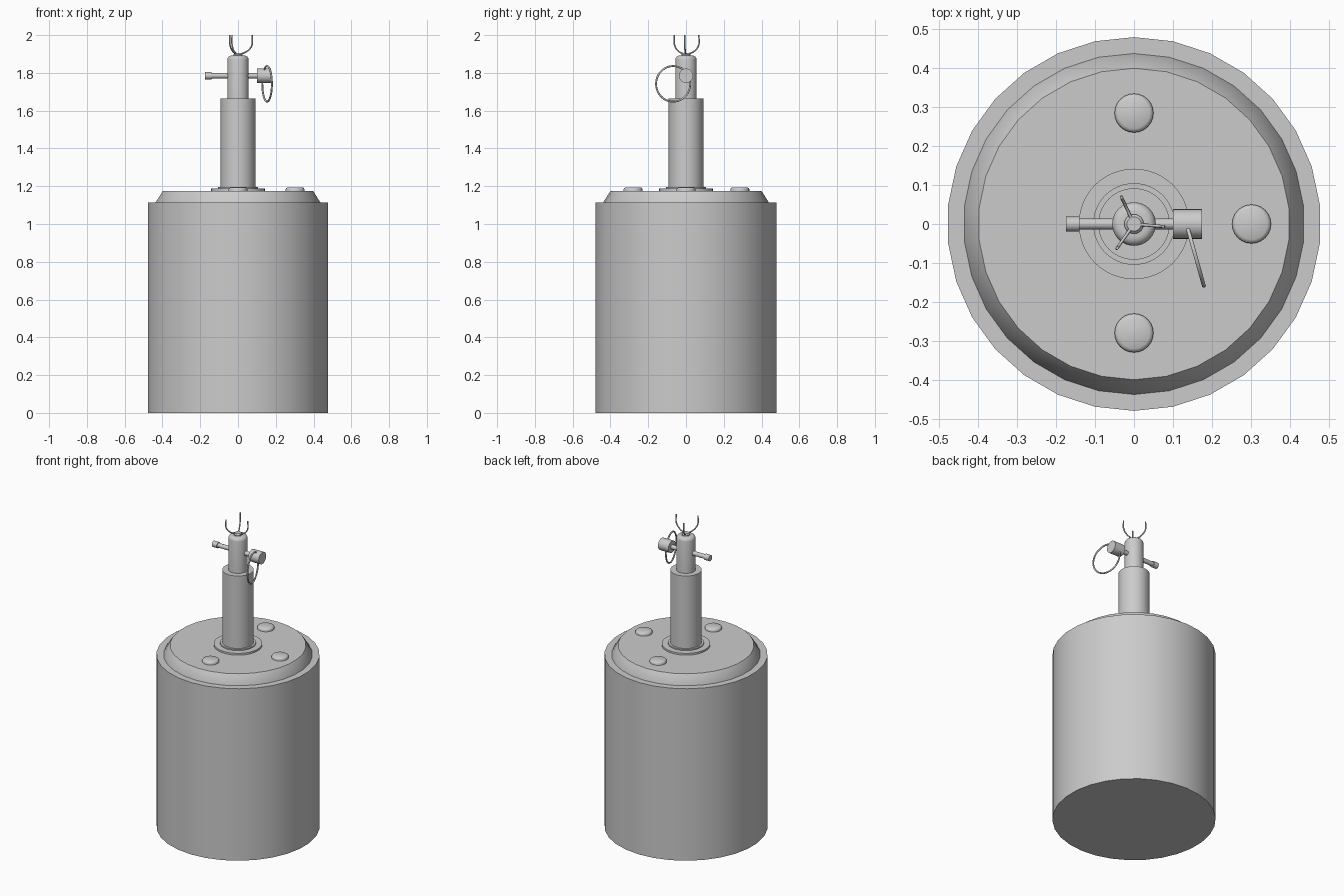
import bpy
import bmesh
from math import sin, cos, pi, radians
from mathutils import Matrix, Vector

cube = bpy.data.objects.get("Cube")
if cube:
    bpy.data.objects.remove(cube)

# Single plain grey metal
metal = bpy.data.materials.new("grey metal")
metal.use_nodes = True
GREY = (0.6, 0.6, 0.6, 1)
metal.diffuse_color = GREY
metal.node_tree.nodes["Principled BSDF"].inputs["Base Color"].default_value = GREY


def finish(obj, angle=35):
    obj.data.materials.append(metal)
    bpy.ops.object.select_all(action="DESELECT")
    obj.select_set(True)
    bpy.context.view_layer.objects.active = obj
    bpy.ops.object.shade_smooth_by_angle(angle=radians(angle))
    return obj


def lathe(name, profile, sides, matrix=Matrix()):
    """Closed solid of revolution about z from (radius, height) pairs, bottom to top."""
    bm = bmesh.new()
    rings = []
    for r, z in profile:
        angles = [pi / 2 + 2 * pi * i / sides for i in range(sides)]
        rings.append([bm.verts.new((r * cos(a), r * sin(a), z)) for a in angles])
    for low, high in zip(rings, rings[1:]):
        for i in range(sides):
            j = (i + 1) % sides
            bm.faces.new((low[i], low[j], high[j], high[i]))
    bm.faces.new(rings[0][::-1])
    bm.faces.new(rings[-1])
    bm.transform(matrix)
    mesh = bpy.data.meshes.new(name)
    bm.to_mesh(mesh)
    bm.free()
    obj = bpy.data.objects.new(name, mesh)
    bpy.context.collection.objects.link(obj)
    return finish(obj)


def wire(name, points, radius):
    """Round wire swept along a smooth path."""
    curve = bpy.data.curves.new(name, "CURVE")
    curve.dimensions = "3D"
    curve.bevel_depth = radius
    curve.bevel_resolution = 2
    curve.use_fill_caps = True
    spline = curve.splines.new("POLY")
    spline.points.add(len(points) - 1)
    for p, co in zip(spline.points, points):
        p.co = (*co, 1)
    obj = bpy.data.objects.new(name, curve)
    bpy.context.collection.objects.link(obj)
    bpy.ops.object.select_all(action="DESELECT")
    obj.select_set(True)
    bpy.context.view_layer.objects.active = obj
    bpy.ops.object.convert(target="MESH")
    return finish(bpy.context.object, 60)


# Canister and its raised lid
lathe("canister_body", [(0.48, 0), (0.48, 1.115)], 30)
lathe("canister_lid", [(0.438, 1.11), (0.438, 1.115), (0.4, 1.175)], 30)

# Central column: washer, collar, tube and inner rod with a rounded tip
lathe("washer", [(0.142, 1.17), (0.142, 1.187)], 48)
lathe("collar", [(0.105, 1.18), (0.105, 1.195)], 48)
lathe("tube", [(0.092, 1.18), (0.092, 1.665)], 32)
tip = [(0.034 + 0.022 * cos(t * pi / 8), 1.87 + 0.022 * sin(t * pi / 8)) for t in range(5)]
lathe("inner_rod", [(0.056, 1.65)] + tip, 32)
lathe("prong_base", [(0.025, 1.888), (0.025, 1.898), (0.018, 1.905)], 24)

# Three domed bolts on the lid
for name, x, y in (("front", 0, -0.28), ("back", 0, 0.285), ("left", 0.302, 0)):
    lathe("bolt_" + name, [(0.05, 1.17), (0.05, 1.184), (0.047, 1.19), (0.04, 1.194)], 24,
          Matrix.Translation((x, y, 0)))

# Three curved wire prongs on the tip
for k in range(3):
    a = radians(-5 + 120 * k)
    path = []
    for i in range(11):
        t = i / 10 * pi / 2
        r, z = 0.077 * sin(t), 1.965 - 0.065 * cos(t)
        path.append((r * cos(a), r * sin(a), z))
    path.append((0.075 * cos(a), 0.075 * sin(a), 2.0))
    wire(f"prong_{k + 1}", path, 0.004)

# Safety pin through the rod, lying along x
along_x = Matrix.Translation((0, 0, 1.785)) @ Matrix.Rotation(pi / 2, 4, "Y")
lathe("pin_shaft", [(0.014, -0.15), (0.014, 0.11)], 20, along_x)
lathe("pin_end", [(0.019, -0.175), (0.019, -0.14)], 20, along_x)
lathe("pin_head", [(0.038, 0.1), (0.038, 0.175)], 28, along_x)

# Pull ring hanging from the pin head
side = Vector((0.27, -0.963, 0)).normalized()
bpy.ops.mesh.primitive_torus_add(major_segments=48, minor_segments=10,
                                 major_radius=0.094, minor_radius=0.005)
ring = bpy.context.object
ring.name = "pull_ring"
normal = side.cross(Vector((0, 0, 1)))
ring.data.transform(Matrix.Translation((0.154, -0.068, 1.742))
                    @ normal.to_track_quat("Z", "Y").to_matrix().to_4x4())
finish(ring, 60)
